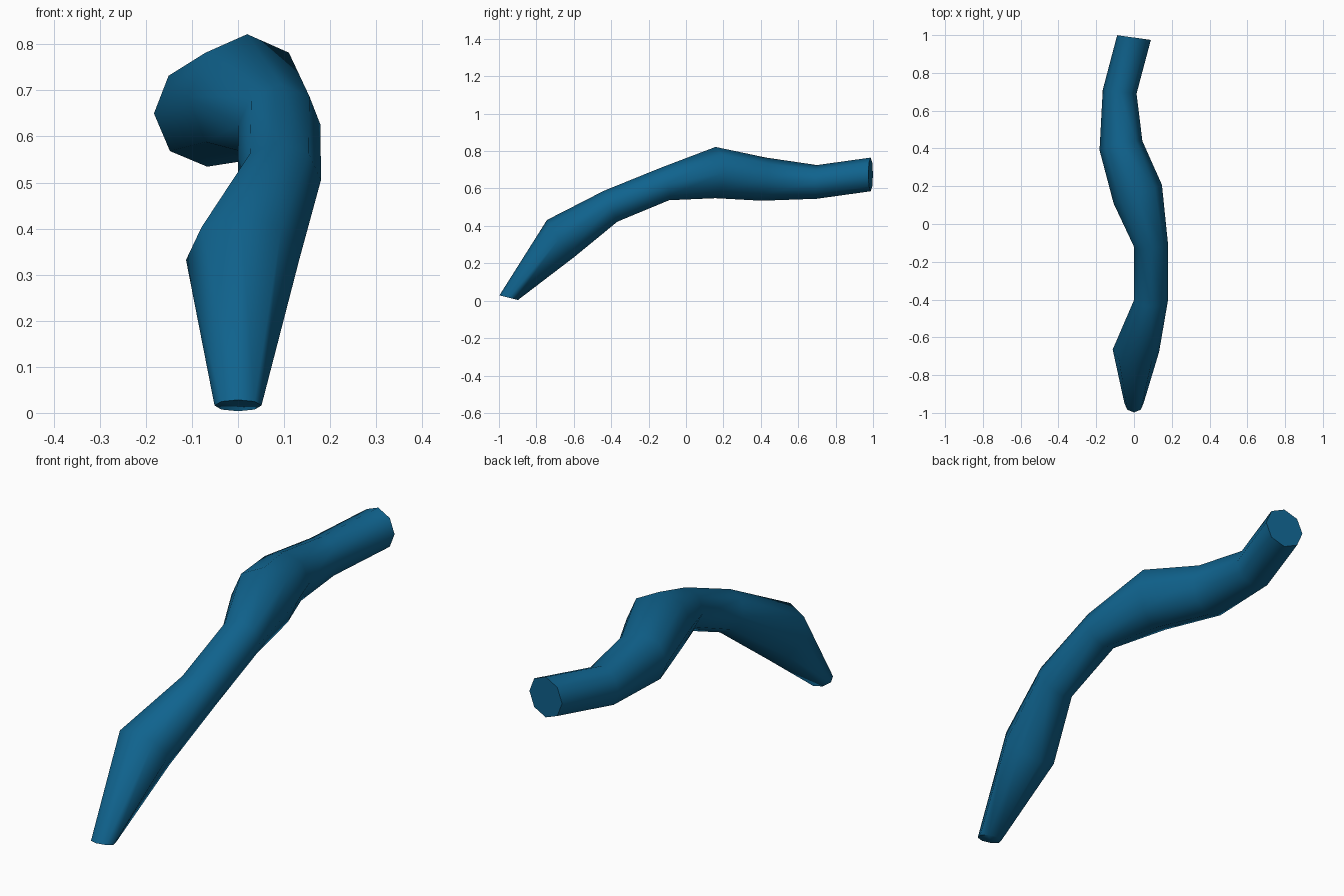
import bpy, bmesh, math
from mathutils import Vector

if "Cube" in bpy.data.objects:
    bpy.data.objects.remove(bpy.data.objects["Cube"])

SIDES = 8

# Rings along the bent tube: x, y, z, radius, pitch (deg), yaw (deg)
RINGS = [
    (0.000, -0.948, 0.016, 0.051, 76, 0),
    (0.010, -0.671, 0.332, 0.123, 36, -3),
    (0.090, -0.403, 0.505, 0.090, 24, 0),
    (0.090, -0.110, 0.625, 0.090, 13, 8),
    (0.020, 0.158, 0.685, 0.137, 0, 21),
    (-0.069, 0.415, 0.650, 0.116, -5, 12),
    (-0.076, 0.700, 0.635, 0.090, 0, -6.5),
    (0.000, 0.987, 0.675, 0.090, 0, -8),
]


def ring_points(x, y, z, r, pitch, yaw):
    p, a = math.radians(pitch), math.radians(yaw)
    right = Vector((math.cos(a), math.sin(a), 0))
    ahead = Vector((-math.sin(a), math.cos(a), 0))
    up = Vector((0, 0, 1)) * math.cos(p) - ahead * math.sin(p)
    for i in range(SIDES):
        t = 2 * math.pi * i / SIDES
        yield Vector((x, y, z)) + r * (math.cos(t) * right + math.sin(t) * up)


# Tube skin: bridge the rings and close both ends
bm = bmesh.new()
loops = [[bm.verts.new(co) for co in ring_points(*ring)] for ring in RINGS]
for a, b in zip(loops, loops[1:]):
    for i in range(SIDES):
        j = (i + 1) % SIDES
        bm.faces.new((a[i], a[j], b[j], b[i]))
bm.faces.new(loops[0])
bm.faces.new(loops[-1])
bmesh.ops.recalc_face_normals(bm, faces=bm.faces)
mesh = bpy.data.meshes.new("bent_tube")
bm.to_mesh(mesh)
bm.free()

tube = bpy.data.objects.new("bent_tube", mesh)
bpy.context.collection.objects.link(tube)

# Single blue colour
blue = bpy.data.materials.new("deep blue")
blue.diffuse_color = (0.005, 0.125, 0.27, 1)
blue.use_nodes = True
blue.node_tree.nodes["Principled BSDF"].inputs["Base Color"].default_value = blue.diffuse_color
mesh.materials.append(blue)

# Smooth sides, sharp end caps
bpy.context.view_layer.objects.active = tube
tube.select_set(True)
bpy.ops.object.shade_smooth_by_angle(angle=math.radians(58))
